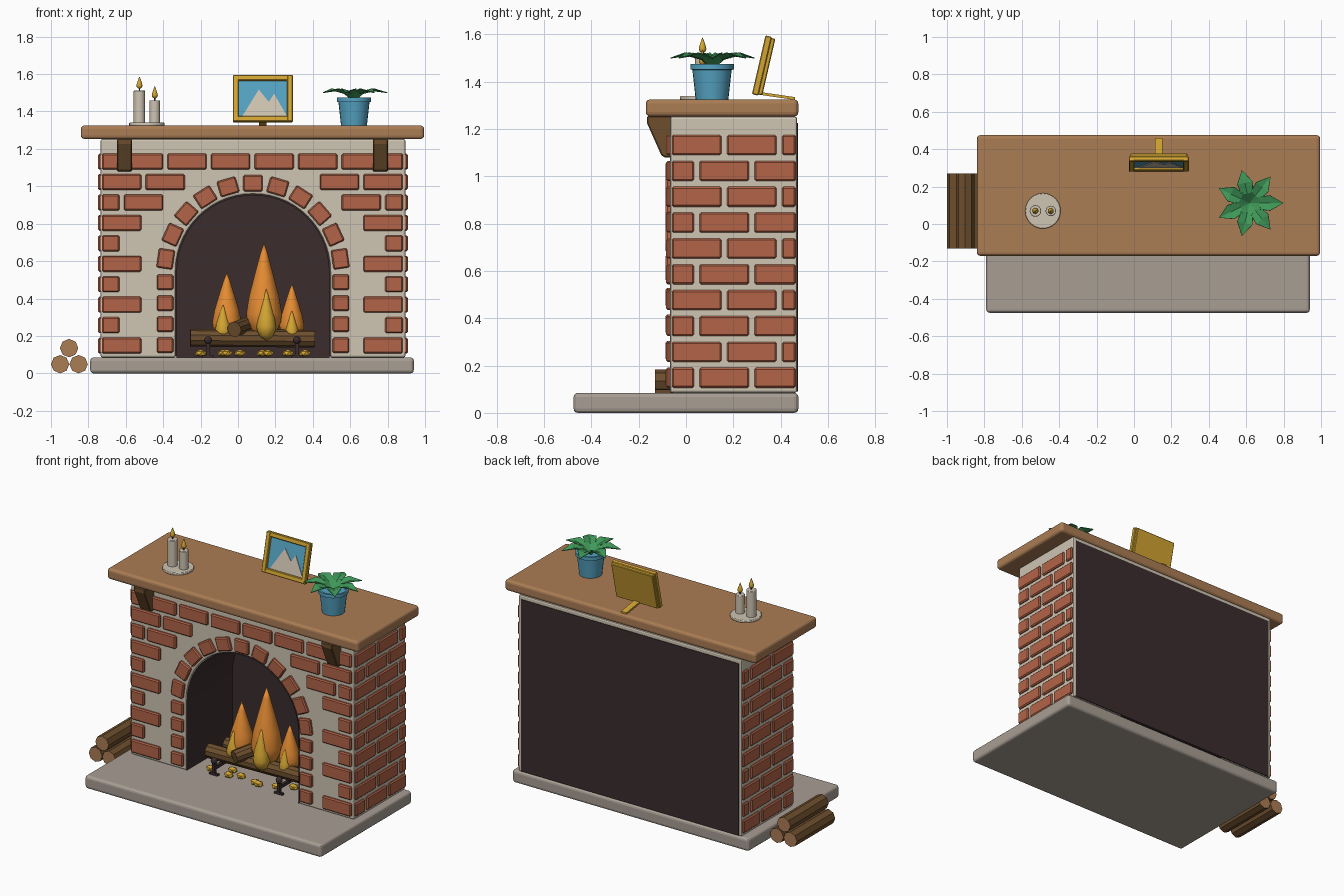
import bpy, bmesh, math, random
from mathutils import Vector, Matrix

if "Cube" in bpy.data.objects:
    bpy.data.objects.remove(bpy.data.objects["Cube"])

random.seed(4)


def mat(name, r, g, b):
    m = bpy.data.materials.new(name)
    m.diffuse_color = [(c / 12.92 if c < 0.04 else ((c + 0.055) / 1.055) ** 2.4) for c in (r, g, b)] + [1]
    m.use_nodes = True
    m.node_tree.nodes["Principled BSDF"].inputs["Base Color"].default_value = m.diffuse_color
    return m


MORTAR = mat("mortar_cream", 0.81, 0.77, 0.70)
BRICK = mat("brick_red", 0.70, 0.39, 0.28)
STONE = mat("stone_grey", 0.66, 0.62, 0.58)
WOOD = mat("wood_tan", 0.67, 0.49, 0.33)
BARK = mat("bark_brown", 0.43, 0.31, 0.18)
SOOT = mat("soot_dark", 0.23, 0.175, 0.18)
FLAME = mat("flame_orange", 0.90, 0.55, 0.20)
GOLD = mat("gold", 0.83, 0.65, 0.20)
BLUE = mat("glaze_blue", 0.33, 0.64, 0.76)
GREEN = mat("leaf_green", 0.25, 0.60, 0.35)


def finish(name, bm, mats, bevel=0, segs=2, smooth=False, limit=40):
    me = bpy.data.meshes.new(name)
    bmesh.ops.recalc_face_normals(bm, faces=bm.faces)
    bm.to_mesh(me)
    bm.free()
    ob = bpy.data.objects.new(name, me)
    bpy.context.collection.objects.link(ob)
    for m in mats if isinstance(mats, list) else [mats]:
        me.materials.append(m)
    if bevel:
        b = ob.modifiers.new("bevel", 'BEVEL')
        b.width, b.segments, b.limit_method, b.angle_limit = bevel, segs, 'ANGLE', math.radians(limit)
    if smooth:
        bpy.ops.object.select_all(action='DESELECT')
        ob.select_set(True)
        bpy.context.view_layer.objects.active = ob
        bpy.ops.object.shade_smooth_by_angle(angle=math.radians(50))
    return ob


def put_box(bm, x0, x1, y0, y1, z0, z1, spin=Matrix()):
    s = Matrix.Diagonal((x1 - x0, y1 - y0, z1 - z0, 1))
    bmesh.ops.create_cube(bm, size=1, matrix=spin @ Matrix.Translation(((x0 + x1) / 2, (y0 + y1) / 2, (z0 + z1) / 2)) @ s)


def box(name, m, dims, bevel=0, segs=2):
    bm = bmesh.new()
    put_box(bm, *dims)
    return finish(name, bm, m, bevel, segs)


def rod(name, mats, a, b, r, sides=8, smooth=False, bevel=0):
    # cylinder between two points, second material on its ends
    a, b = Vector(a), Vector(b)
    d = b - a
    mtx = Matrix.Translation((a + b) / 2) @ d.to_track_quat('Z', 'Y').to_matrix().to_4x4()
    bm = bmesh.new()
    bmesh.ops.create_cone(bm, cap_ends=True, segments=sides, radius1=r, radius2=r, depth=d.length, matrix=mtx)
    if isinstance(mats, list):
        for f in bm.faces:
            f.material_index = int(abs(f.normal.dot(d.normalized())) > 0.9)
    return finish(name, bm, mats, bevel, smooth=smooth)


def lathe(name, m, pts, x, y, sides=16):
    bm = bmesh.new()
    vs = [bm.verts.new((x + r, y, z)) for r, z in pts]
    es = [bm.edges.new(p) for p in zip(vs, vs[1:])]
    bmesh.ops.spin(bm, geom=vs + es, cent=(x, y, 0), axis=(0, 0, 1), angle=2 * math.pi, steps=sides)
    bmesh.ops.remove_doubles(bm, verts=bm.verts, dist=0.0005)
    return finish(name, bm, m, smooth=True)


def prism(bm, pts, d):
    f = bm.faces.new([bm.verts.new(p) for p in pts])
    g = bmesh.ops.extrude_face_region(bm, geom=[f])
    bmesh.ops.translate(bm, verts=[v for v in g['geom'] if isinstance(v, bmesh.types.BMVert)], vec=d)


CX, SPRING = 0.08, 0.545


def arch(r, y, z0):
    pts = [(CX + r * math.cos(i * math.pi / 28), y, SPRING + r * math.sin(i * math.pi / 28)) for i in range(29)]
    return [(CX + r, y, z0)] + pts + [(CX - r, y, z0)]


# Hearth, mantel and chimney body with arched opening
box("hearth", STONE, (-0.79, 0.94, -0.475, 0.475, 0, 0.085), 0.018, 3)
box("mantel_shelf", WOOD, (-0.84, 0.995, -0.17, 0.475, 1.253, 1.325), 0.018, 3)
bm = bmesh.new()
prism(bm, arch(0.413, -0.067, 0.085) + [(-0.735, -0.067, 0.085), (-0.735, -0.067, 1.253),
      (0.895, -0.067, 1.253), (0.895, -0.067, 0.085)], (0, 0.537, 0))
finish("chimney_body", bm, MORTAR, 0.01)

# Sooty firebox lining and back panel
bm = bmesh.new()
front = [bm.verts.new(p) for p in arch(0.409, -0.066, 0.08)]
back = [bm.verts.new(p) for p in arch(0.409, 0.41, 0.08)]
for i in range(len(front) - 1):
    bm.faces.new((front[i], front[i + 1], back[i + 1], back[i]))
bm.faces.new(back)
finish("firebox_lining", bm, SOOT)
box("back_panel", SOOT, (-0.715, 0.875, 0.43, 0.474, 0.09, 1.225))

# Running-bond bricks, left out where the arch ring sits
bm = bmesh.new()
P, L = 0.2329, 0.21


def course(lo, hi, shifted):
    for k in range(9):
        a = lo + (k - (0.5 if shifted else 0)) * P
        a, b = max(a, lo), min(a + L, hi)
        if b - a > 0.03:
            yield a, b


for row in range(10):
    z0 = 0.106 + 0.1093 * row
    z1 = z0 + 0.085
    for a, b in course(-0.727, 0.882, row % 2):
        dx, dz = max(0, a - CX, CX - b), max(0, z0 - SPRING)
        if math.hypot(dx, dz) > 0.53:
            put_box(bm, a, b, -0.084, -0.05, z0, z1)
    for a, b in course(-0.06, 0.464, row % 2 == 0):
        put_box(bm, -0.748, -0.71, a, b, z0, z1)
        put_box(bm, 0.87, 0.908, a, b, z0, z1)
finish("wall_bricks", bm, BRICK, 0.007, 1)

# Arch bricks and the jamb bricks below them
bm = bmesh.new()
for i in range(11):
    spin = Matrix.Translation((CX, 0, SPRING)) @ Matrix.Rotation(math.pi * (i + 0.5) / 11 - math.pi / 2, 4, 'Y')
    put_box(bm, -0.052, 0.052, -0.086, -0.05, 0.428, 0.515, spin)
for i in range(4):
    for s in (-1, 1):
        x, z = CX + s * 0.47, 0.15 + 0.1125 * i
        put_box(bm, x - 0.044, x + 0.044, -0.086, -0.05, z - 0.041, z + 0.041)
finish("arch_bricks", bm, BRICK, 0.007, 1)

# Corbels under the shelf
for side, x in (("left", -0.647), ("right", 0.721)):
    bm = bmesh.new()
    prism(bm, [(x, y, z) for y, z in ((-0.06, 1.255), (-0.165, 1.255), (-0.165, 1.225),
               (-0.105, 1.09), (-0.09, 1.08), (-0.06, 1.08))], (0.08, 0, 0))
    finish("corbel_" + side, bm, BARK, 0.005, 1)

# Stacked firewood beside the hearth
for i, (x, z) in enumerate(((-0.951, 0.049), (-0.852, 0.049), (-0.903, 0.135))):
    rod(f"stacked_log_{i}", [BARK, WOOD], (x, -0.13, z), (x, 0.27, z), 0.049)

# Burning logs, andirons and embers
rod("fire_log_long", BARK, (-0.255, 0.06, 0.19), (0.41, 0.09, 0.185), 0.047, 10)
rod("fire_log_back", BARK, (-0.22, 0.20, 0.19), (0.36, 0.17, 0.185), 0.045, 10)
rod("fire_log_cross", BARK, (-0.02, -0.01, 0.235), (0.09, 0.19, 0.275), 0.042, 10)
for side, x in (("left", -0.16), ("right", 0.315)):
    bm = bmesh.new()
    put_box(bm, x - 0.01, x + 0.01, -0.03, -0.01, 0.085, 0.17)
    put_box(bm, x - 0.01, x + 0.01, -0.02, 0.24, 0.12, 0.14)
    put_box(bm, x - 0.01, x + 0.01, 0.22, 0.24, 0.085, 0.13)
    put_box(bm, x - 0.03, x + 0.03, -0.03, -0.01, 0.085, 0.097)
    bmesh.ops.create_uvsphere(bm, u_segments=12, v_segments=8, radius=0.021, matrix=Matrix.Translation((x, -0.02, 0.177)))
    finish("andiron_" + side, bm, SOOT)
bm = bmesh.new()
for x in (-0.2, -0.06, 0.01, 0.13, 0.16, 0.267, 0.358, -0.08):
    mtx = Matrix.Translation((x, random.uniform(-0.02, 0.08), 0.108)) @ Matrix.Diagonal((1.5, 1.2, 0.9, 1))
    bmesh.ops.create_icosphere(bm, subdivisions=1, radius=0.023, matrix=mtx)
finish("embers", bm, GOLD)

# Flames: orange outer tongues with golden hearts
TONGUE = ((0, 0), (0.65, 0.08), (0.95, 0.2), (1, 0.28), (0.85, 0.45), (0.55, 0.66), (0.25, 0.86), (0, 1))


def tongue(name, m, x, y, z, r, h, sides=12):
    lathe(name, m, [(a * r, z + b * h) for a, b in TONGUE], x, y, sides)


for i, (x, y, r, top) in enumerate(((-0.06, 0.125, 0.078, 0.54), (0.139, 0.10, 0.095, 0.70), (0.288, 0.13, 0.066, 0.48))):
    tongue(f"flame_{i}", FLAME, x, y, 0.17, r, top - 0.17)
    tongue(f"flame_heart_{i}", GOLD, x + (-0.02, 0.012, 0)[i], y - r * 0.75, 0.175, r * 0.55, (top - 0.17) * 0.52)

# Candles on a round tray
rod("candle_tray", MORTAR, (-0.487, 0.07, 1.323), (-0.487, 0.07, 1.34), 0.095, 24, True, 0.004)
for i, (x, r, top) in enumerate(((-0.527, 0.031, 1.512), (-0.445, 0.028, 1.46))):
    rod(f"candle_{i}", MORTAR, (x, 0.07, 1.335), (x, 0.07, top), r, 16, True, 0.003)
    rod(f"wick_{i}", SOOT, (x, 0.07, top), (x, 0.07, top + 0.02), 0.004, 6)
    tongue(f"candle_flame_{i}", GOLD, x, 0.07, top + 0.008, 0.016, 0.068)

# Leaning picture in its frame, with a rear strut
place = Matrix.Translation((0.133, 0.302, 1.342)) @ Matrix.Rotation(math.radians(-13), 4, 'X')
bm = bmesh.new()
put_box(bm, -0.152, 0.152, 0.0, 0.02, 0.005, 0.25)
for s in (-1, 1):
    put_box(bm, s * 0.145 - 0.015, s * 0.145 + 0.015, -0.024, 0.004, 0, 0.255)
    put_box(bm, -0.155, 0.155, -0.022, 0.004, 0.1275 + s * 0.1125 - 0.015, 0.1275 + s * 0.1125 + 0.015)
finish("picture_frame", bm, GOLD, 0.004, 1).matrix_world = place
box("picture_sky", BLUE, (-0.131, 0.131, -0.006, 0.001, 0.029, 0.226)).matrix_world = place
bm = bmesh.new()
prism(bm, [(x, -0.006, z) for x, z in ((-0.11, 0.031), (-0.022, 0.178), (0.032, 0.11), (0.06, 0.155), (0.129, 0.031))], (0, -0.004, 0))
finish("picture_mountains", bm, MORTAR).matrix_world = place
bm = bmesh.new()
prism(bm, [(0.113, y, z) for y, z in ((0.31, 1.345), (0.46, 1.323), (0.46, 1.335), (0.31, 1.357))], (0.04, 0, 0))
finish("picture_strut", bm, GOLD)

# Potted plant with seven folded leaves
lathe("plant_pot", BLUE, ((0, 1.324), (0.069, 1.324), (0.083, 1.45), (0.092, 1.452), (0.092, 1.475),
                          (0.08, 1.475), (0.078, 1.455), (0, 1.455)), 0.62, 0.11, 24)
bm = bmesh.new()
for i in range(7):
    turn = Matrix.Translation((0.617, 0.112, 0)) @ Matrix.Rotation(i * 2 * math.pi / 7, 4, 'Z')
    mid = [bm.verts.new(turn @ Vector(p)) for p in ((0, 0, 1.455), (0.05, 0, 1.497), (0.11, 0, 1.512), (0.182, 0, 1.502))]
    for s in (-1, 1):
        a, b = [bm.verts.new(turn @ Vector(p)) for p in ((0.055, s * 0.032, 1.512), (0.11, s * 0.041, 1.524))]
        bm.faces.new((mid[0], mid[1], a))
        bm.faces.new((mid[1], mid[2], b, a))
        bm.faces.new((mid[2], mid[3], b))
leaves = finish("plant_leaves", bm, GREEN)
leaves.modifiers.new("thickness", 'SOLIDIFY').thickness = 0.004
